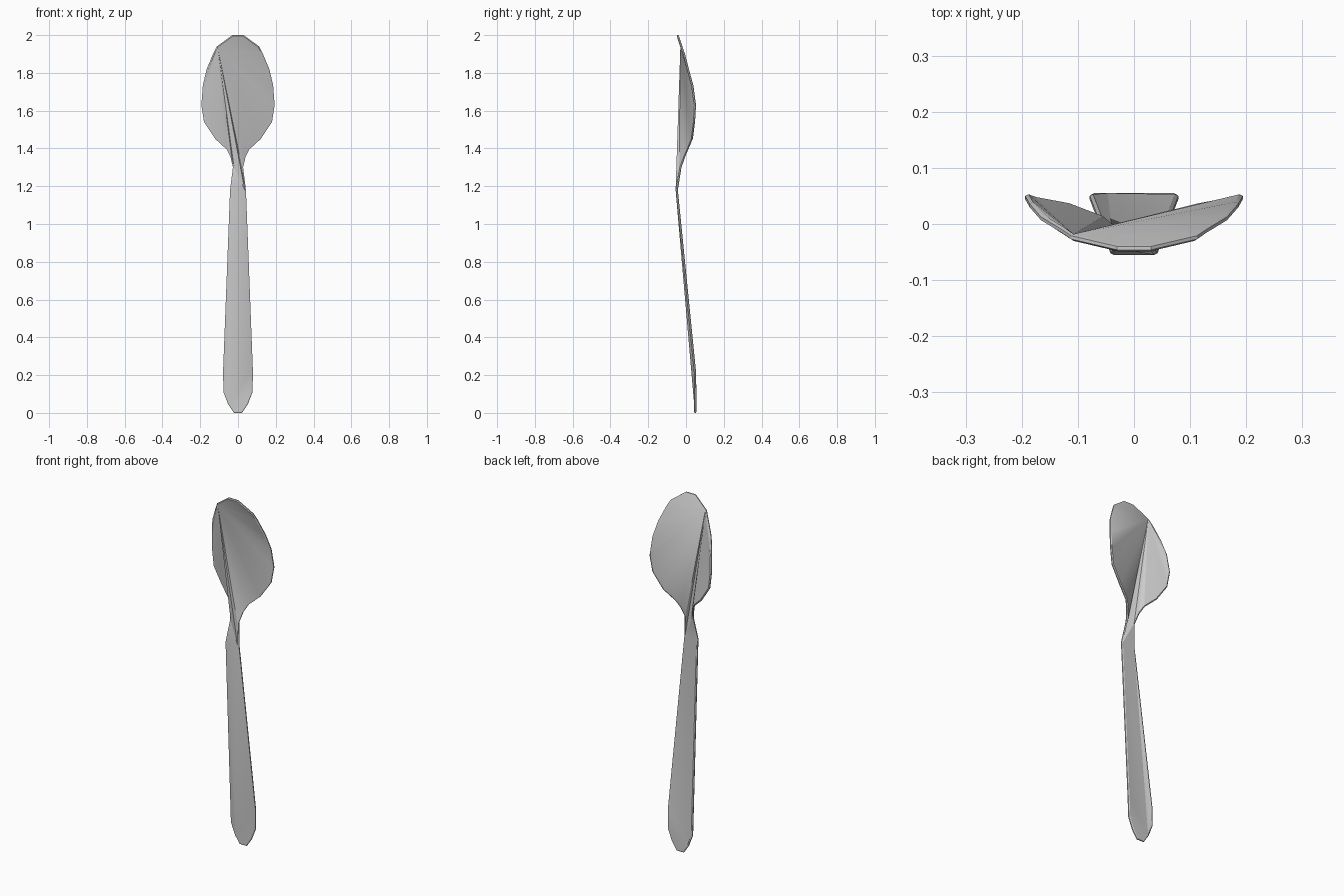
import bpy, bmesh
from mathutils import Vector

if "Cube" in bpy.data.objects:
    bpy.data.objects.remove(bpy.data.objects["Cube"])

# Right half of the spoon outline, tip to handle end: x, depth y, height z
half = [
    (0.030, -0.043, 2.00), (0.112, -0.024, 1.94), (0.130, -0.012, 1.905),
    (0.166, 0.010, 1.82), (0.186, 0.033, 1.735), (0.194, 0.047, 1.63),
    (0.180, 0.042, 1.54), (0.120, 0.031, 1.45), (0.060, 0.008, 1.395),
    (0.040, -0.010, 1.355), (0.027, -0.030, 1.30), (0.042, -0.049, 1.18),
    (0.079, 0.047, 0.22), (0.077, 0.049, 0.11), (0.052, 0.049, 0.045),
    (0.022, 0.049, 0.00),
]
n = len(half)
ring = [Vector(p) for p in half] + [Vector((-x, y, z)) for x, y, z in reversed(half)]
N = len(ring)


def left(i):
    """Index of the mirrored outline point."""
    return N - 1 - i


def inset(i, d):
    """Outline point moved inwards in the x-z plane."""
    a, b = ring[i - 1], ring[(i + 1) % N]
    t = Vector((b.x - a.x, 0, b.z - a.z)).normalized()
    return ring[i] + Vector((t.z, 0, -t.x)) * d


bm = bmesh.new()

# Four loops give the thin sheet its softened rim
loops = []
for d, dy in ((0.006, -0.006), (0, -0.003), (0, 0.003), (0.006, 0.006)):
    loops.append([bm.verts.new(inset(i, d) + Vector((0, dy, 0))) for i in range(N)])
for a, b in zip(loops, loops[1:]):
    for i in range(N):
        j = (i + 1) % N
        bm.faces.new((a[i], a[j], b[j], b[i]))

# Folded bowl and handle surfaces: triangle fans, same on both sides
rim, throat, neck, foot = left(1), 10, 11, left(14)
tris = []


def fan(apex, path):
    for p, q in zip(path, path[1:]):
        tris.append((apex, p, q))


fan(rim, [left(0)] + list(range(0, neck + 1)))
fan(rim, [neck] + list(range(left(throat), left(1))))
tris.append((neck, left(neck), left(throat)))
fan(foot, [left(12), left(neck)] + list(range(neck, left(14))))
fan(foot, [left(13), left(12)])
for loop in (loops[0], loops[3]):
    for t in tris:
        bm.faces.new([loop[i] for i in t])

bmesh.ops.recalc_face_normals(bm, faces=bm.faces)
mesh = bpy.data.meshes.new("spoon")
bm.to_mesh(mesh)
bm.free()
spoon = bpy.data.objects.new("spoon", mesh)
bpy.context.collection.objects.link(spoon)

# Smooth shading with the folds kept sharp
bpy.context.view_layer.objects.active = spoon
spoon.select_set(True)
bpy.ops.object.shade_smooth_by_angle(angle=0.4)
